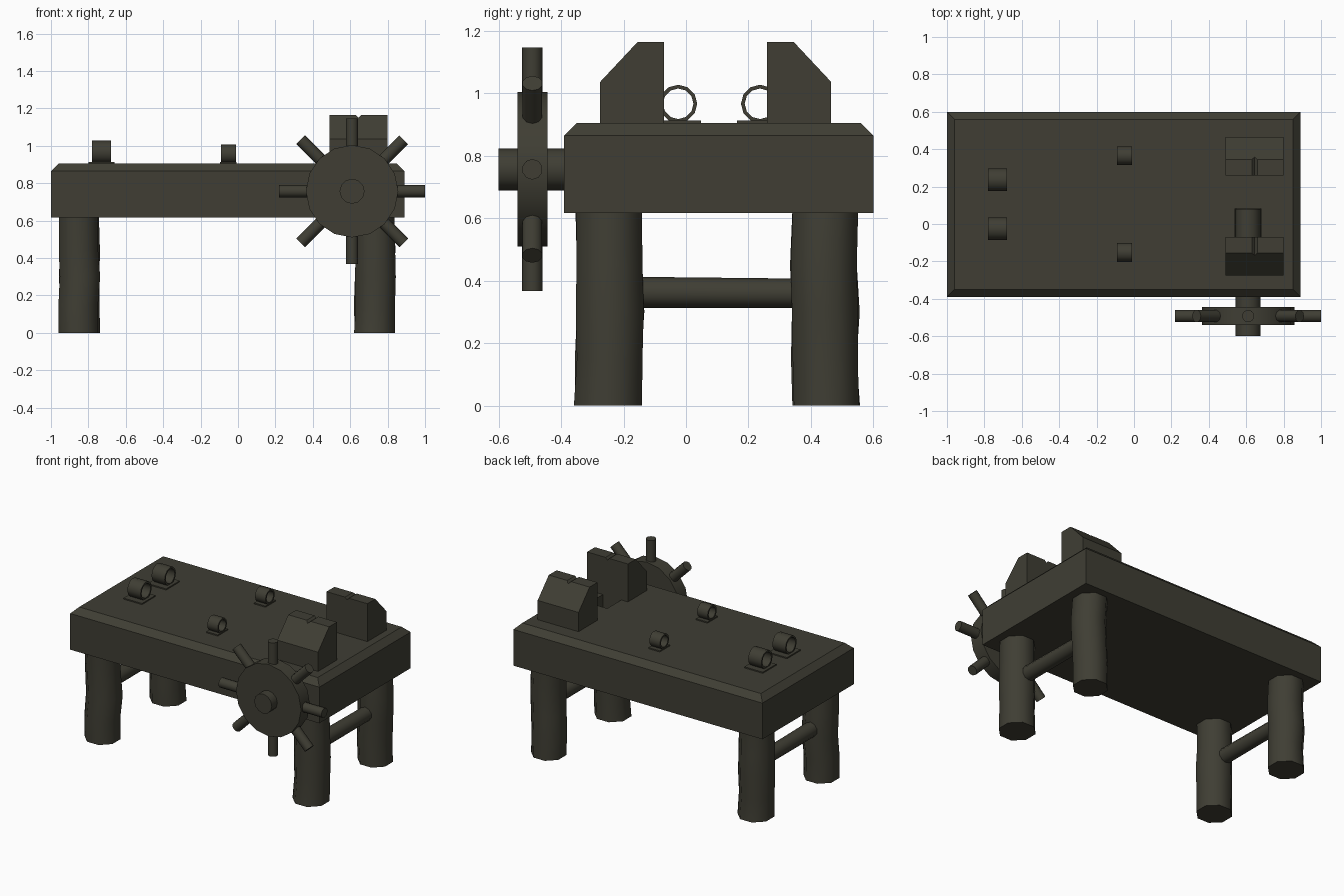
import bpy, bmesh, math, random
from mathutils import Vector, Matrix

if "Cube" in bpy.data.objects:
    bpy.data.objects.remove(bpy.data.objects["Cube"])

random.seed(4)
mat = bpy.data.materials.new("dark_olive_wood")
mat.diffuse_color = (0.050, 0.048, 0.034, 1)
mat.use_nodes = True
mat.node_tree.nodes["Principled BSDF"].inputs["Base Color"].default_value = mat.diffuse_color


def finish(name, bm, smooth=True):
    bmesh.ops.recalc_face_normals(bm, faces=bm.faces)
    me = bpy.data.meshes.new(name)
    bm.to_mesh(me)
    bm.free()
    ob = bpy.data.objects.new(name, me)
    bpy.context.collection.objects.link(ob)
    me.materials.append(mat)
    if smooth:
        bpy.ops.object.select_all(action='DESELECT')
        ob.select_set(True)
        bpy.context.view_layer.objects.active = ob
        bpy.ops.object.shade_smooth_by_angle(angle=math.radians(50))
    return ob


def box_bm(x0, x1, y0, y1, z0, z1):
    bm = bmesh.new()
    bmesh.ops.create_cube(bm, size=1)
    for v in bm.verts:
        v.co = Vector(((x0 + x1) / 2 + v.co.x * (x1 - x0),
                       (y0 + y1) / 2 + v.co.y * (y1 - y0),
                       (z0 + z1) / 2 + v.co.z * (z1 - z0)))
    return bm


def rod(name, a, b, r, sides, r2=None):
    a, b = Vector(a), Vector(b)
    d = b - a
    m = Matrix.Translation((a + b) / 2) @ d.to_track_quat('Z', 'Y').to_matrix().to_4x4()
    bm = bmesh.new()
    bmesh.ops.create_cone(bm, cap_ends=True, segments=sides, radius1=r,
                          radius2=r2 or r, depth=d.length, matrix=m)
    return finish(name, bm)


def cut(ob, bm, name):
    cutter = finish(name, bm, False)
    cutter.hide_render = True
    cutter.hide_viewport = True
    mod = ob.modifiers.new("cut", 'BOOLEAN')
    mod.operation = 'DIFFERENCE'
    mod.solver = 'EXACT'
    mod.object = cutter


# Table top with chamfered upper edges and a slot above the axle
bm = box_bm(-1, 0.89, -0.39, 0.60, 0.617, 0.905)
top_edges = [e for e in bm.edges if all(v.co.z > 0.9 for v in e.verts)]
bmesh.ops.bevel(bm, geom=top_edges, offset=0.04, segments=1, affect='EDGES')
table = finish("table_top", bm, False)
cut(table, box_bm(0.54, 0.68, -0.07, 0.082, 0.74, 1.0), "axle_slot_cutter")

# Rough-hewn legs: eight-sided columns with slight wobble
for x in (-0.85, 0.73):
    for y in (-0.245, 0.445):
        bm = bmesh.new()
        rings = []
        for i, z in enumerate((0, 0.15, 0.30, 0.45, 0.63)):
            dx, dy = (random.uniform(-0.006, 0.006) for _ in range(2))
            r = 0.115 * (1 + random.uniform(-0.03, 0.03))
            rings.append([bm.verts.new((
                x + dx + r * math.cos((k + 0.5) * math.pi / 4),
                y + dy + r * math.sin((k + 0.5) * math.pi / 4), z)) for k in range(8)])
        for lo, hi in zip(rings, rings[1:]):
            for k in range(8):
                bm.faces.new((lo[k], lo[(k + 1) % 8], hi[(k + 1) % 8], hi[k]))
        bm.faces.new(rings[0])
        bm.faces.new(rings[-1])
        finish("leg", bm)
    # Crossbar joining each pair of legs
    rod("crossbar", (x, -0.18, 0.363), (x, 0.38, 0.36), 0.05, 10, 0.047)

# Axle, crank wheel and eight handles
CX, CZ, WY = 0.61, 0.757, -0.492
rod("axle", (CX, -0.60, CZ), (CX, 0.08, CZ), 0.067, 12)
rod("crank_wheel", (CX, -0.54, CZ), (CX, -0.444, CZ), 0.247, 16)
for k in range(8):
    d = Vector((math.cos(k * math.pi / 4), 0, math.sin(k * math.pi / 4)))
    c = Vector((CX, WY, CZ))
    rod("wheel_handle", c + d * 0.15, c + d * 0.39, 0.033, 10)

# Two slanted end blocks, mirrored about the table centre line, with a top notch
for s in (-1, 1):
    bm = bmesh.new()
    profile = [(0.165, 0.88), (0.165, 1.165), (0.25, 1.165), (0.37, 1.037), (0.37, 0.88)]
    f = bm.faces.new([bm.verts.new((0.49, 0.095 + s * y, z)) for y, z in profile])
    ext = bmesh.ops.extrude_face_region(bm, geom=[f])
    bmesh.ops.translate(bm, vec=(0.31, 0, 0),
                        verts=[g for g in ext["geom"] if isinstance(g, bmesh.types.BMVert)])
    block = finish("end_block", bm, False)
    nb = box_bm(-0.011, 0.011, -0.3, 0.3, -0.011, 0.011)
    bmesh.ops.transform(nb, verts=nb.verts, matrix=Matrix.Translation((0.645, 0.095 + s * 0.25, 1.166))
                        @ Matrix.Rotation(math.pi / 4, 4, 'Y'))
    cut(block, nb, "notch_cutter")


# Restraint rings: open bands on thin plates
def cuff(x, y, half_w, r, plate_x, plate_y):
    finish("cuff_plate", box_bm(x - plate_x, x + plate_x, y - plate_y, y + plate_y, 0.90, 0.913), False)
    bm = bmesh.new()
    n, cz = 12, 0.906 + r
    loops = []
    for rad, sx in ((r, -1), (r, 1), (r - 0.012, 1), (r - 0.012, -1)):
        loops.append([bm.verts.new((x + sx * half_w, y + rad * math.cos(k * math.tau / n),
                                    cz + rad * math.sin(k * math.tau / n))) for k in range(n)])
    for a, b in zip(loops, loops[1:] + loops[:1]):
        for k in range(n):
            bm.faces.new((a[k], a[(k + 1) % n], b[(k + 1) % n], b[k]))
    finish("cuff_ring", bm)


for y in (-0.025, 0.237):
    cuff(-0.73, y, 0.05, 0.061, 0.07, 0.073)
for y in (-0.152, 0.365):
    cuff(-0.052, y, 0.04, 0.050, 0.043, 0.055)
